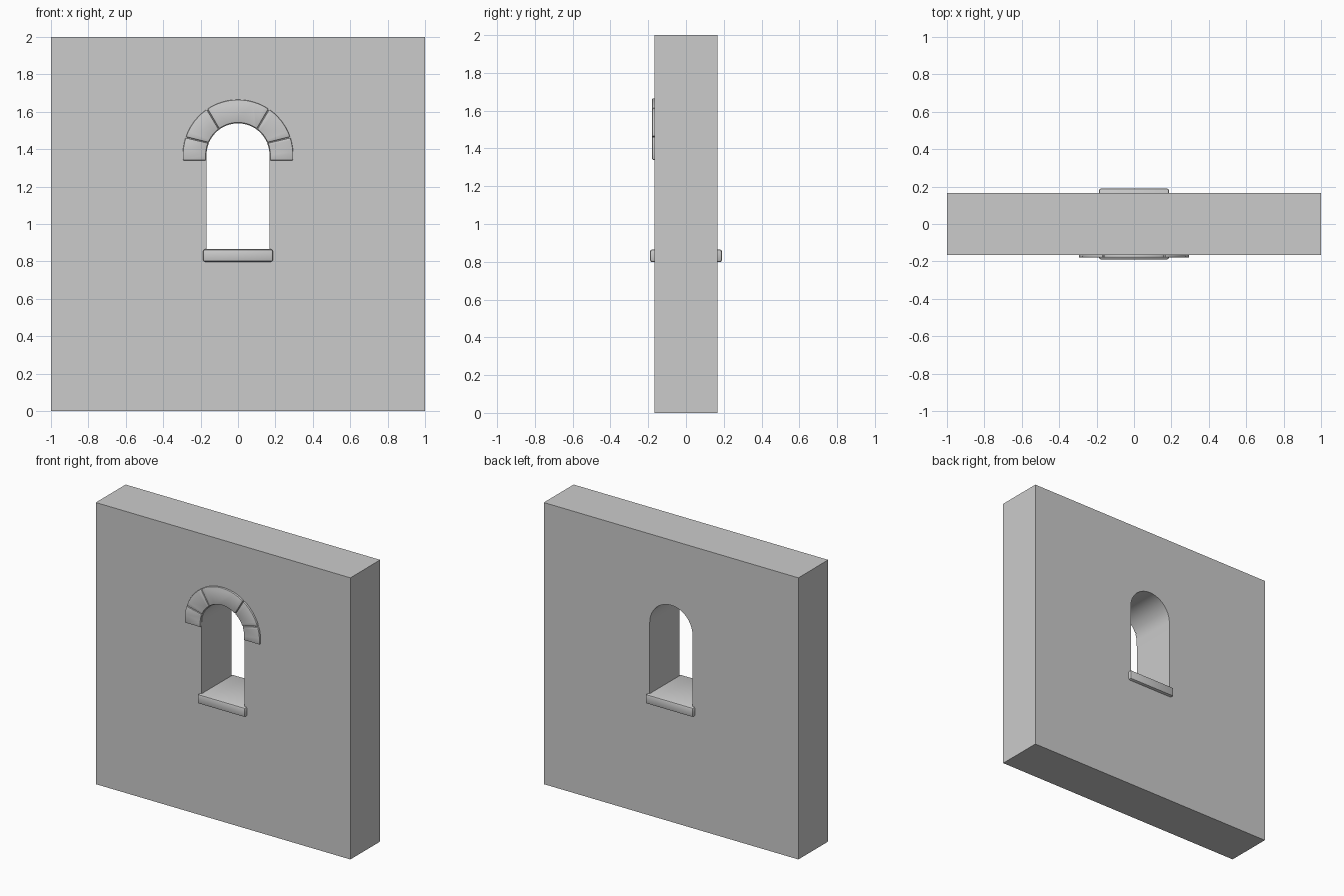
import bpy, bmesh
from math import sin, cos, radians

if "Cube" in bpy.data.objects:
    bpy.data.objects.remove(bpy.data.objects["Cube"])

WALL_Y = 0.167          # half thickness of the wall
R, CZ = 0.168, 1.37     # opening half width / arch radius and arch centre height


def prism(name, profile, y0, y1):
    """Extrude an x-z outline from y0 to y1."""
    bm = bmesh.new()
    face = bm.faces.new([bm.verts.new((x, y0, z)) for x, z in profile])
    ext = bmesh.ops.extrude_face_region(bm, geom=[face])
    verts = [v for v in ext["geom"] if isinstance(v, bmesh.types.BMVert)]
    bmesh.ops.translate(bm, verts=verts, vec=(0, y1 - y0, 0))
    bmesh.ops.recalc_face_normals(bm, faces=bm.faces)
    me = bpy.data.meshes.new(name)
    bm.to_mesh(me)
    bm.free()
    ob = bpy.data.objects.new(name, me)
    bpy.context.collection.objects.link(ob)
    return ob


def rect(x, z0, z1):
    return [(-x, z0), (x, z0), (x, z1), (-x, z1)]


def arc(r, a0, a1, n):
    angles = [radians(a0 + (a1 - a0) * i / n) for i in range(n + 1)]
    return [(r * cos(a), CZ + r * sin(a)) for a in angles]


def finish(ob, bevel=0):
    bpy.ops.object.select_all(action='DESELECT')
    bpy.context.view_layer.objects.active = ob
    ob.select_set(True)
    if bevel:
        m = ob.modifiers.new("bevel", 'BEVEL')
        m.width, m.segments, m.limit_method = bevel, 2, 'ANGLE'
        m.angle_limit = radians(30)
    for m in list(ob.modifiers):
        bpy.ops.object.modifier_apply(modifier=m.name)
    bpy.ops.object.shade_smooth_by_angle(angle=radians(30))


# Wall with a round-headed opening
wall = prism("wall", rect(1, 0, 2), -WALL_Y, WALL_Y)
cutter = prism("opening_cutter", [(-R, 0.84), (R, 0.84)] + arc(R, 0, 180, 32), -0.3, 0.3)
cutter.hide_render = True
cut = wall.modifiers.new("opening", 'BOOLEAN')
cut.operation, cut.solver, cut.object = 'DIFFERENCE', 'EXACT', cutter
finish(wall)
bpy.data.objects.remove(cutter)

# Sill running through the wall
finish(prism("sill", rect(0.187, 0.798, 0.865), -0.19, 0.19), 0.011)

# Arch stones: inner and outer angles of each end, mirrored about the keystone
RI, RO, GAP = 0.171, 0.295, 0.4
stones = [
    ("springer", 0, 22 - GAP, 0, 18.5 - GAP),
    ("voussoir", 22 + GAP, 53.5 - GAP, 18.5 + GAP, 56 - GAP),
    ("keystone", 53.5 + GAP, 126.5 - GAP, 56 + GAP, 124 - GAP),
]
for name, i0, i1, o0, o1 in stones:
    n = 12 if name == "keystone" else 6
    outline = arc(RO, o0, o1, n) + arc(RI, i1, i0, n)
    if name == "springer":
        outline += [(RI, 1.34), (RO, 1.34)]
    sides = [("", 1)] if name == "keystone" else [("_right", 1), ("_left", -1)]
    for suffix, s in sides:
        stone = prism(name + suffix, [(s * x, z) for x, z in outline], -0.18, -0.16)
        finish(stone, 0.006)
